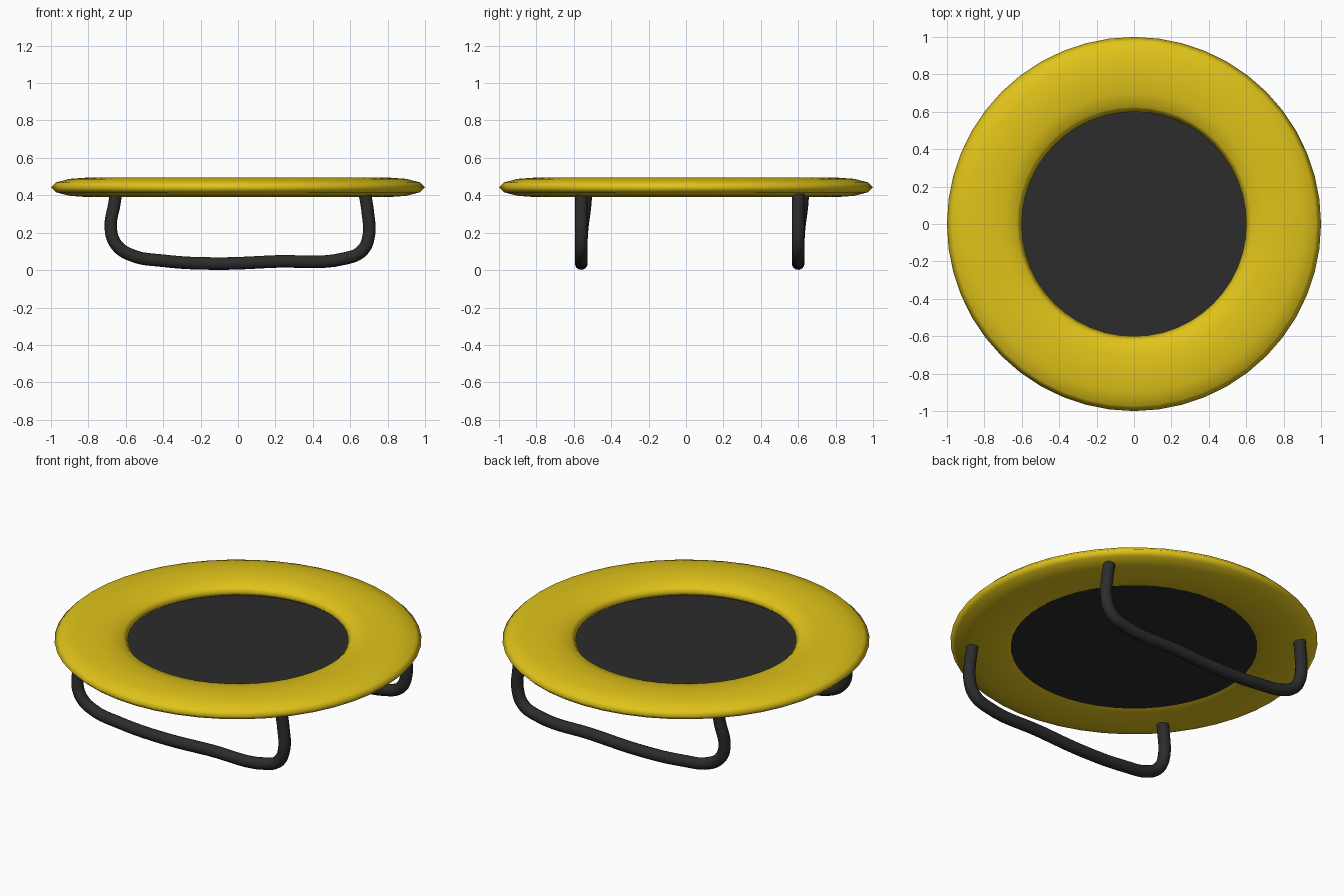
import bpy

if "Cube" in bpy.data.objects:
    bpy.data.objects.remove(bpy.data.objects["Cube"])


def material(name, rgb):
    m = bpy.data.materials.new(name)
    m.diffuse_color = (*rgb, 1)
    m.use_nodes = True
    m.node_tree.nodes["Principled BSDF"].inputs["Base Color"].default_value = m.diffuse_color
    return m


yellow = material("yellow_vinyl", (0.75, 0.55, 0.01))
black = material("black", (0.025, 0.025, 0.025))

RIM_Z = 0.4425

# Padded rim: flattened torus
bpy.ops.mesh.primitive_torus_add(major_radius=0.8, minor_radius=0.2,
                                 major_segments=48, minor_segments=12,
                                 location=(0, 0, RIM_Z))
pad = bpy.context.object
pad.name = "rim_pad"
pad.scale.z = 0.2625
bpy.ops.object.transform_apply(location=False, rotation=False, scale=True)
bpy.ops.object.shade_smooth()
pad.data.materials.append(yellow)

# Jumping mat: thin disc set low inside the rim
bpy.ops.mesh.primitive_cylinder_add(vertices=48, radius=0.672, depth=0.006,
                                    location=(0, 0, 0.407))
mat = bpy.context.object
mat.name = "jumping_mat"
mat.data.materials.append(black)

# Leg centre line, one bent tube: (x, y offset, z)
PATH = [(-0.65, 0.025, 0.43), (-0.66, 0.022, 0.36), (-0.68, 0.005, 0.22),
        (-0.65, 0, 0.135), (-0.57, 0, 0.08), (-0.40, 0, 0.05),
        (-0.13, 0, 0.035), (0.20, 0, 0.046), (0.58, 0, 0.064),
        (0.665, 0, 0.105), (0.70, 0, 0.19), (0.695, 0, 0.30),
        (0.675, 0, 0.43)]


def leg(name, y):
    cu = bpy.data.curves.new(name, 'CURVE')
    cu.dimensions = '3D'
    cu.bevel_depth = 0.034
    cu.bevel_resolution = 4
    cu.resolution_u = 6
    cu.use_fill_caps = True
    sp = cu.splines.new('BEZIER')
    sp.bezier_points.add(len(PATH) - 1)
    for p, (x, dy, z) in zip(sp.bezier_points, PATH):
        p.co = (x, y + dy, z)
        p.handle_left_type = p.handle_right_type = 'AUTO'
    cu.materials.append(black)
    ob = bpy.data.objects.new(name, cu)
    bpy.context.collection.objects.link(ob)


# The two leg frames
leg("front_leg", -0.56)
leg("back_leg", 0.60)
